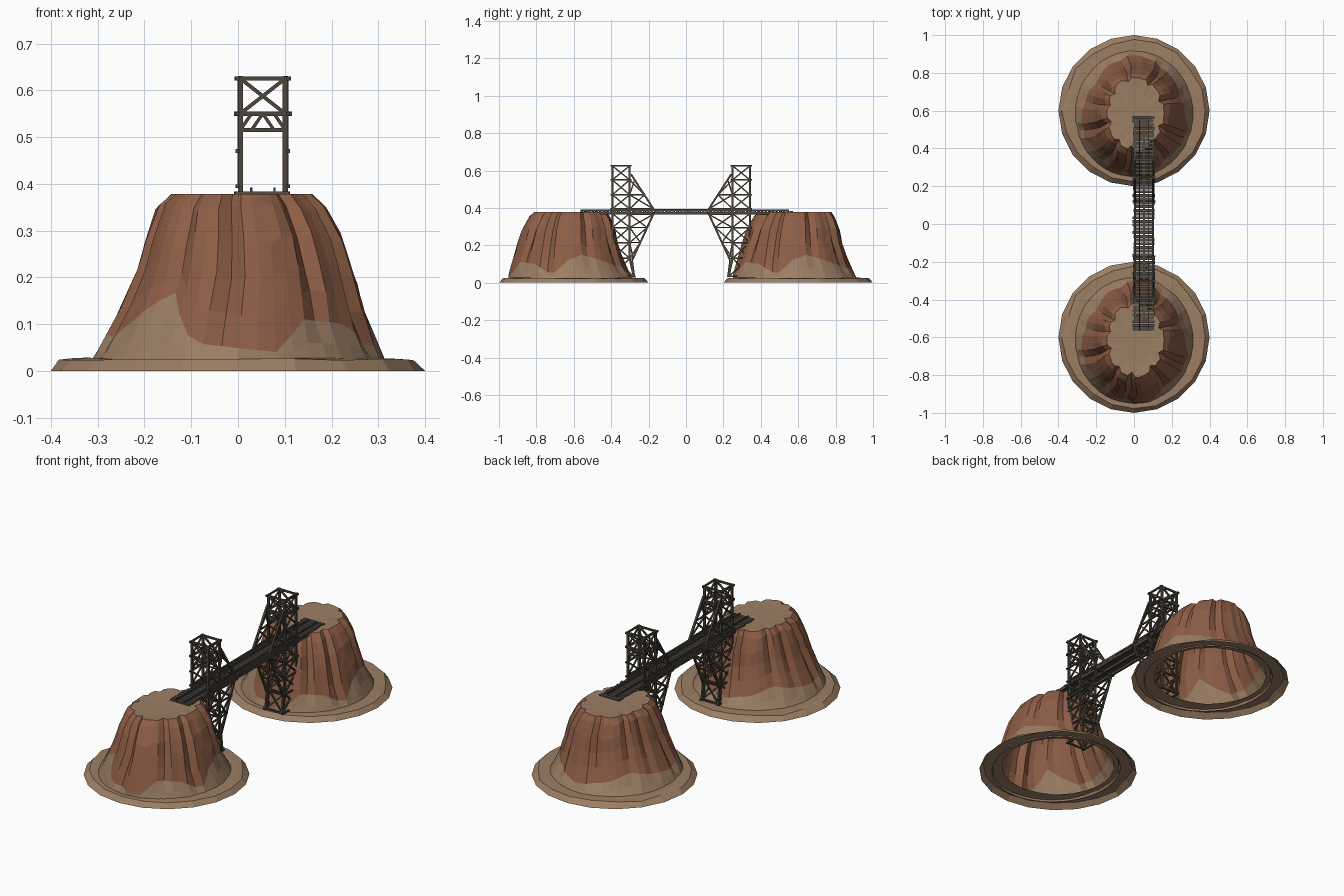
import bpy, bmesh, math, random
from mathutils import Vector

if "Cube" in bpy.data.objects:
    bpy.data.objects.remove(bpy.data.objects["Cube"])


def material(name, rgb):
    m = bpy.data.materials.new(name)
    m.diffuse_color = (*rgb, 1)
    m.use_nodes = True
    m.node_tree.nodes["Principled BSDF"].inputs["Base Color"].default_value = m.diffuse_color
    return m


ROCK = material("red_rock", (0.27, 0.112, 0.062))
SAND = material("sand", (0.33, 0.21, 0.128))
WOOD = material("dark_timber", (0.072, 0.060, 0.044))
PLANK = material("weathered_plank", (0.085, 0.074, 0.060))
IRON = material("rail_iron", (0.05, 0.05, 0.05))


def finish(name, bm, mats):
    me = bpy.data.meshes.new(name)
    bm.to_mesh(me)
    bm.free()
    for m in mats:
        me.materials.append(m)
    ob = bpy.data.objects.new(name, me)
    bpy.context.collection.objects.link(ob)
    return ob


def lerp_table(table, v):
    # piecewise linear lookup, first column is the key
    for a, b in zip(table, table[1:]):
        if v <= b[0]:
            f = max(0, (v - a[0]) / (b[0] - a[0]))
            return [p + (q - p) * f for p, q in zip(a[1:], b[1:])]
    return list(table[-1][1:])


# ---------- mesas (the same rock set down twice) ----------
# z, centre x, centre y, radius x, radius y (relative to the mesa middle)
CLIFF = [(0.015, 0, -.015, .318, .338), (.10, .005, -.03, .272, .296),
         (.20, .015, -.03, .233, .265), (.30, .012, -.025, .202, .238),
         (.35, .006, -.020, .178, .212), (.378, .006, -.015, .148, .188)]
# angle, height of the sand piled against the cliff
DRIFT = [(0, .12), (15, .15), (50, .10), (85, .06), (115, .08), (140, .12), (165, .09),
         (200, .07), (232, .17), (250, .06), (285, .04), (300, .11), (325, .10), (342, .04), (360, .12)]
N = 48


def loft(bm, rings, mat_of):
    for k, (lo, hi) in enumerate(zip(rings, rings[1:])):
        n = len(lo)
        for i in range(n):
            j = (i + 1) % n
            bm.faces.new((lo[i], lo[j], hi[j], hi[i])).material_index = mat_of(k)


def mesa(name, y0):
    rnd = random.Random(11)
    # flutes: broad ribs parted by narrow creases at uneven spacing
    creases = {3, 8, 14, 19, 22, 26, 31, 35, 41, 45}
    flute = [rnd.uniform(-.075, -.035) if i in creases else rnd.uniform(0, .03) for i in range(N)]
    bm = bmesh.new()
    rings = []
    for k in range(8):
        ring = []
        for i in range(N):
            a = math.tau * i / N
            d = lerp_table(DRIFT, math.degrees(a))[0]
            up = (k - 2) / 4
            z = [.015, d * .55, d][k] if k < 3 else (d + (.35 - d) * up if k < 7 else .378)
            amount = [0, .2, .5, .9, 1.1, 1.3, 1.5, 1.6][k]
            if 3 <= k <= 6:
                z += rnd.uniform(-.010, .010)
            cx, cy, rx, ry = lerp_table(CLIFF, z)
            g = 1 + amount * flute[i] + (rnd.uniform(-.01, .01) if k else 0)
            ring.append(bm.verts.new((cx + rx * g * math.cos(a), y0 + cy + ry * g * math.sin(a), z)))
        rings.append(ring)
    # sandy plateau with a slightly sunken inner ring
    ring = []
    for i in range(N):
        a = math.tau * i / N
        ring.append(bm.verts.new((.005 + .085 * math.cos(a), y0 - .02 + .12 * math.sin(a),
                                  .376 + rnd.uniform(-.003, .001))))
    rings.append(ring)
    loft(bm, rings, lambda k: 1 if k < 2 or k == 7 else 0)
    bm.faces.new(ring).material_index = 1
    finish(name, bm, [ROCK, SAND])


def skirt(name, y0):
    rnd = random.Random(3)
    bm = bmesh.new()
    rings = []
    for r, z, jr in ((.40, 0, .0), (.372, .024, .012), (.335, .026, .014), (.285, .026, 0)):
        ring = []
        for i in range(20):
            a, q = math.tau * i / 20, r + rnd.uniform(-jr, jr)
            ring.append(bm.verts.new((q * math.cos(a), y0 + q * math.sin(a),
                                      z + (rnd.uniform(-.002, .002) if z else 0))))
        rings.append(ring)
    loft(bm, rings, lambda k: 0)
    finish(name, bm, [SAND])


for label, y0 in (("front", -.6), ("back", .6)):
    mesa(label + "_mesa", y0)
    skirt(label + "_mesa_foot", y0)


# ---------- timber helpers ----------
def beam(bm, p, q, w=.008, h=None):
    p, q = Vector(p), Vector(q)
    h = h or w
    d = (q - p).normalized()
    side = d.cross(Vector((0, 0, 1)))
    side = side.normalized() if side.length > .01 else Vector((1, 0, 0))
    up = side.cross(d)
    ends = [[bm.verts.new(c + side * (w / 2 * a) + up * (h / 2 * b))
             for a, b in ((-1, -1), (1, -1), (1, 1), (-1, 1))] for c in (p, q)]
    fs = [ends[0][::-1], ends[1]]
    fs += [[ends[0][i], ends[0][(i + 1) % 4], ends[1][(i + 1) % 4], ends[1][i]] for i in range(4)]
    fs = [bm.faces.new(f) for f in fs]
    bmesh.ops.recalc_face_normals(bm, faces=fs)


XL, XR, YC = .005, .101, -.026
TI, TO, TIP = .275, .368, .145      # distances from the bridge middle
LEVELS = [.035, .13, .215, .295, .37, .395, .47, .55, .625]


# ---------- trestle towers with cantilever brackets ----------
def tower(label, s):
    P = lambda x, t, z: (x, YC + s * t, z)
    inner = lambda z: TI - max(0, .13 - z) * .22
    bm = bmesh.new()
    for x, o in ((XL, -1), (XR, 1)):
        beam(bm, P(x, TO, .03), P(x, TO, .63), .011)
        beam(bm, P(x, inner(.03), .03), P(x, TI, .13), .011)
        beam(bm, P(x, TI, .13), P(x, TI, .63), .011)
        for z in LEVELS:
            beam(bm, P(x + o * .006, TO + .01, z), P(x + o * .006, inner(z) - .01, z), .008)
        for a, b in zip(LEVELS, LEVELS[1:]):
            if b - a > .03:
                beam(bm, P(x + o * .003, TO, a), P(x + o * .003, inner(b), b), .007)
                beam(bm, P(x, TO, b), P(x, inner(a), a), .007)
    for t in (TO, TI):
        # portal head over the deck
        for z, e in ((.625, .012), (.55, .014), (.515, -.004)):
            beam(bm, P(XL - e, t, z), P(XR + e, t, z), .009)
        beam(bm, P(XL, t, .55), P(XR, t, .625), .008)
        beam(bm, P(XL, t, .625), P(XR, t, .55), .008)
        mid = (XL + XR) / 2
        for x in (XL, XR):
            beam(bm, P(x, t, .515), P((x + mid) / 2, t, .55), .007)
            beam(bm, P(mid, t, .55), P((x + mid) / 2, t, .515), .007)
        # bracing below the deck
        for a, b in zip(LEVELS[:4], LEVELS[1:5]):
            ta, tb = (inner(a), inner(b)) if t == TI else (t, t)
            beam(bm, P(XL - .01, ta, a), P(XR + .01, ta, a), .008)
            beam(bm, P(XL, ta, a), P(XR, tb, b), .007)
            beam(bm, P(XL, tb, b), P(XR, ta, a), .007)
    finish(label + "_trestle_tower", bm, [WOOD])

    bm = bmesh.new()
    for z0, t0, z1, zs in ((.58, .268, .39, [.55, .47, .395]),
                           (.12, .262, .374, [.13, .215, .295, .365])):
        out = lambda z: t0 + (TIP - t0) * (z - z0) / (z1 - z0)
        for x, o in ((XL, -1), (XR, 1)):
            beam(bm, P(x, t0, z0), P(x, TIP, z1), .010)
            for a, b in zip(zs, zs[1:]):
                beam(bm, P(x + o * .003, TI, b), P(x + o * .003, out(b), b), .007)
                beam(bm, P(x, TI, a), P(x, out(b), b), .007)
                beam(bm, P(x, out(a), a), P(x, TI, b), .007)
        if z0 < .3:
            for a, b in zip(zs, zs[1:]):
                beam(bm, P(XL - .008, out(a), a), P(XR + .008, out(a), a), .007)
            # props from the bracket down to the ground
            for x in (XL, XR):
                beam(bm, P(x, t0, z0), P(x, .25, .03), .009)
    beam(bm, P(XL - .014, TIP, .37), P(XR + .014, TIP, .37), .010)
    finish(label + "_cantilever_bracket", bm, [WOOD])


tower("front", -1)
tower("back", 1)

# ---------- deck ----------
Y0, Y1 = -.565, .572
rnd = random.Random(5)
bm = bmesh.new()
count = 58
for i in range(count):
    y = Y0 + .008 + (Y1 - Y0 - .016) * i / (count - 1)
    beam(bm, (XL - .006 - rnd.uniform(0, .008), y, .3805),
         (XR + .002 + rnd.uniform(0, .008), y, .3805), .0155, .006)
finish("deck_planks", bm, [PLANK])

bm = bmesh.new()
for x in (XL, (XL + XR) / 2, XR):
    beam(bm, (x, -.50, .371), (x, .50, .371), .011, .013)
for x in (XL, XR):
    beam(bm, (x, -.40, .389), (x, .35, .389), .008, .010)
finish("deck_stringers", bm, [WOOD])

# ---------- rails ----------
bm = bmesh.new()
for x in (.028, .078):
    beam(bm, (x, Y0, .3875), (x, .55, .3875), .005, .009)
finish("rails", bm, [IRON])
